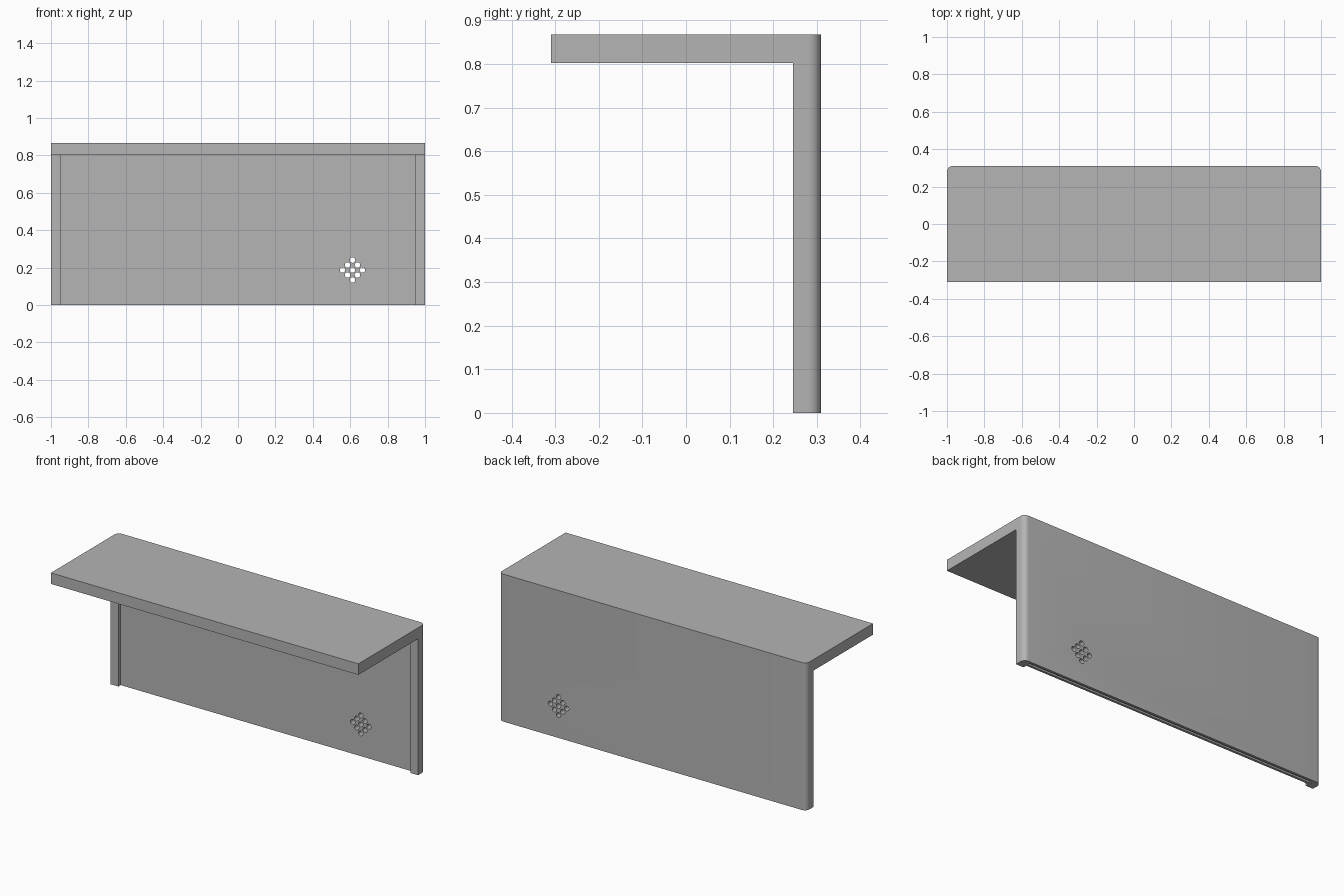
import bpy, bmesh
from math import pi, sin, cos, radians

if "Cube" in bpy.data.objects:
    bpy.data.objects.remove(bpy.data.objects["Cube"])

WIDTH, DEPTH, HEIGHT = 1.0, 0.31, 0.867   # half width, half depth, full height
UNDERSIDE = 0.802                         # lower face of the desk top
RADIUS = 0.03                             # rounded rear corners

grey = bpy.data.materials.new("plain grey")
grey.use_nodes = True
colour = (0.46, 0.46, 0.46, 1)
grey.diffuse_color = colour
grey.node_tree.nodes["Principled BSDF"].inputs["Base Color"].default_value = colour


def prism(name, outline, low, high, axis="z"):
    """Extrude an outline upwards, or along y when axis is 'y'."""
    bm = bmesh.new()
    place = (lambda a, b: (a, b, low)) if axis == "z" else (lambda a, b: (a, low, b))
    face = bm.faces.new([bm.verts.new(place(a, b)) for a, b in outline])
    new = bmesh.ops.extrude_face_region(bm, geom=[face])["geom"]
    shift = (0, 0, high - low) if axis == "z" else (0, high - low, 0)
    bmesh.ops.translate(bm, vec=shift, verts=[v for v in new if isinstance(v, bmesh.types.BMVert)])
    bmesh.ops.recalc_face_normals(bm, faces=bm.faces)
    mesh = bpy.data.meshes.new(name)
    bm.to_mesh(mesh)
    bm.free()
    mesh.materials.append(grey)
    obj = bpy.data.objects.new(name, mesh)
    bpy.context.collection.objects.link(obj)
    return obj


def arc(cx, cy, r, start, end, steps):
    angles = [start + (end - start) * i / steps for i in range(steps + 1)]
    return [(cx + r * cos(t), cy + r * sin(t)) for t in angles]


def cut(body, cutter):
    cutter.hide_render = True
    mod = body.modifiers.new("cut", "BOOLEAN")
    mod.operation, mod.solver, mod.object = "DIFFERENCE", "EXACT", cutter
    bpy.context.view_layer.objects.active = body
    bpy.ops.object.modifier_apply(modifier=mod.name)
    bpy.data.objects.remove(cutter)


# Desk block with rounded rear corners
outline = [(-WIDTH, -DEPTH), (WIDTH, -DEPTH)]
outline += arc(WIDTH - RADIUS, DEPTH - RADIUS, RADIUS, 0, pi / 2, 8)
outline += arc(RADIUS - WIDTH, DEPTH - RADIUS, RADIUS, pi / 2, pi, 8)
desk = prism("desk_top_and_back_panel", outline, 0, HEIGHT)

# Open space under the top, stepped so that a raised strip stays at each side
strip_front, panel_front, inner = 0.245, 0.267, 0.95
space = [(-1.2, -0.5), (1.2, -0.5), (1.2, strip_front), (inner, strip_front),
         (inner, panel_front), (-inner, panel_front), (-inner, strip_front), (-1.2, strip_front)]
cut(desk, prism("leg_space_cutter", space, -0.1, UNDERSIDE))

# Shallow groove along the bottom edge of the panel
groove = [(-inner, 0.281), (inner, 0.281), (inner, 0.296), (-inner, 0.296)]
cut(desk, prism("groove_cutter", groove, -0.1, 0.01))

# Diamond of nine cable holes
step = 0.0265
for i in (-1, 0, 1):
    for j in (-1, 0, 1):
        x, z = 0.612 + (i + j) * step, 0.187 + (i - j) * step
        ring = arc(x, z, 0.0145, 0, 2 * pi, 20)[:-1]
        cut(desk, prism("hole_cutter", ring, 0.2, 0.4, "y"))

# Smooth the rounded corners and hole walls, keep the edges sharp
bpy.ops.object.select_all(action="DESELECT")
desk.select_set(True)
bpy.context.view_layer.objects.active = desk
bpy.ops.object.shade_smooth_by_angle(angle=radians(30))
